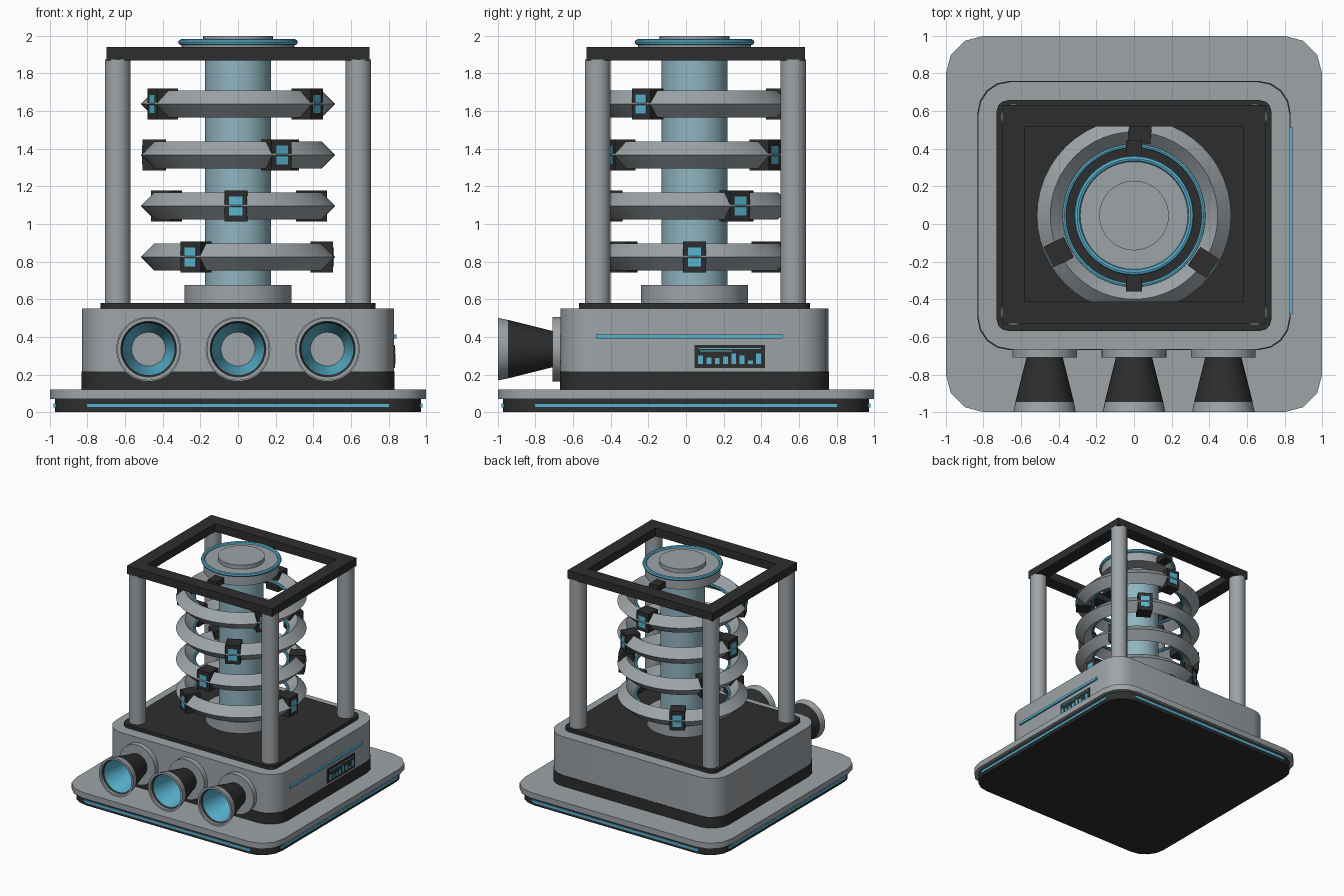
import bpy, bmesh, math
from mathutils import Matrix, Vector

if "Cube" in bpy.data.objects:
    bpy.data.objects.remove(bpy.data.objects["Cube"])

CY = 0.045  # depth of the machine's axis


def material(name, rgb):
    m = bpy.data.materials.new(name)
    m.use_nodes = True
    m.diffuse_color = (*rgb, 1)
    m.node_tree.nodes["Principled BSDF"].inputs["Base Color"].default_value = (*rgb, 1)
    return m


GREY = material("steel grey", (0.34, 0.37, 0.39))
DARK = material("charcoal", (0.027, 0.027, 0.027))
CYAN = material("glowing cyan", (0.1, 0.46, 0.64))
GLASS = material("pale blue glass", (0.28, 0.46, 0.53))


def finish(bm, name, mat, smooth=True):
    bmesh.ops.recalc_face_normals(bm, faces=bm.faces)
    me = bpy.data.meshes.new(name)
    bm.to_mesh(me)
    bm.free()
    me.materials.append(mat)
    ob = bpy.data.objects.new(name, me)
    bpy.context.collection.objects.link(ob)
    if smooth:
        bpy.ops.object.select_all(action="DESELECT")
        ob.select_set(True)
        bpy.context.view_layer.objects.active = ob
        bpy.ops.object.shade_smooth_by_angle(angle=math.radians(35))
    return ob


def box(name, mat, center, size, turn=0.0, radius=0.0, segments=3):
    """Box, optionally turned about z and with rounded upright corners."""
    bm = bmesh.new()
    bmesh.ops.create_cube(bm, size=1, matrix=Matrix.Diagonal((*size, 1)))
    if radius:
        upright = [e for e in bm.edges
                   if abs(e.verts[0].co.z - e.verts[1].co.z) > size[2] / 2]
        bmesh.ops.bevel(bm, geom=upright, offset=radius, segments=segments,
                        profile=0.5, affect="EDGES")
    bm.transform(Matrix.Translation(center) @ Matrix.Rotation(turn, 4, "Z"))
    return finish(bm, name, mat, radius > 0)


def slab(name, mat, half_x, half_y, z0, z1, y=CY, radius=0.17, segments=4):
    return box(name, mat, (0, y, (z0 + z1) / 2), (2 * half_x, 2 * half_y, z1 - z0),
               radius=radius, segments=segments)


def lathe(name, mat, profile, origin, closed=False, forward=False, steps=48):
    """Spin (radius, height) points about z, or about -y when forward."""
    bm = bmesh.new()
    vs = [bm.verts.new((r, 0, h)) for r, h in profile]
    edges = [bm.edges.new(p) for p in zip(vs, vs[1:])]
    if closed:
        edges.append(bm.edges.new((vs[-1], vs[0])))
    bmesh.ops.spin(bm, geom=vs + edges, cent=(0, 0, 0), axis=(0, 0, 1),
                   angle=math.tau, steps=steps, use_duplicate=False)
    bmesh.ops.remove_doubles(bm, verts=bm.verts, dist=0.0005)
    turn = Matrix.Rotation(math.pi / 2, 4, "X") if forward else Matrix()
    bm.transform(Matrix.Translation(origin) @ turn)
    return finish(bm, name, mat)


def disc(name, mat, radius, z0, z1, x=0, y=CY):
    return lathe(name, mat, [(0, z0), (radius, z0), (radius, z1), (0, z1)], (x, y, 0))


def torus(name, mat, major, minor, z, sides):
    ring = [(major + minor * math.cos(math.tau * k / sides),
             minor * math.sin(math.tau * k / sides)) for k in range(sides)]
    return lathe(name, mat, ring, (0, CY, z), closed=True)


# Base plates with a light strip on every side
slab("base_underside", DARK, 0.972, 0.972, 0, 0.07, y=0, radius=0.19)
slab("base_slab", GREY, 1.0, 1.0, 0.07, 0.12, y=0, radius=0.2, segments=3)
for k in range(4):
    a = k * math.pi / 2
    box("base_light_strip", CYAN, (0.974 * math.cos(a), 0.974 * math.sin(a), 0.035),
        (0.012, 1.61, 0.022), turn=a)

# Housing
slab("housing_skirt", DARK, 0.832, 0.715, 0.12, 0.215)
slab("housing", GREY, 0.828, 0.711, 0.215, 0.55)
slab("housing_deck", DARK, 0.73, 0.613, 0.55, 0.58, radius=0.06, segments=3)

# Corner posts and open top frame
for sx in (-1, 1):
    for sy in (-1, 1):
        disc("corner_post", GREY, 0.068, 0.58, 1.875, sx * 0.64, CY + 0.005 + sy * 0.52)
    box("top_frame_side", DARK, (sx * 0.641, CY + 0.007, 1.905), (0.116, 1.16, 0.07))
    box("top_frame_bar", DARK, (0, CY + 0.007 + sx * 0.523, 1.905), (1.4, 0.116, 0.07))

# Core column, collars and cap
disc("core_collar", GREY, 0.285, 0.58, 0.675)
disc("core_column", GLASS, 0.175, 0.675, 1.88)
disc("top_collar", GREY, 0.3, 1.875, 1.965)
torus("top_light_ring", CYAN, 0.302, 0.016, 1.966, 8)
disc("top_cap", GREY, 0.185, 1.965, 2.0)
for s in (-1, 1):
    box("top_bracket", DARK, (0, CY + s * 0.345, 1.905), (0.085, 0.115, 0.05))

# Four coils, each with three clamps, turned a little further per level
for i in range(4):
    z = 0.825 + 0.271 * i
    torus("coil", GREY, 0.445, 0.071, z, 4)
    torus("coil_light", CYAN, 0.37, 0.012, z, 8)
    for k in range(3):
        a = 0.5 * i + k * math.tau / 3
        out = Vector((math.cos(a), math.sin(a), 0))
        hub = Vector((0, CY, z))
        box("coil_clamp", DARK, hub + out * 0.445, (0.12, 0.12, 0.165), turn=a)
        box("clamp_light", CYAN, hub + out * 0.506, (0.008, 0.07, 0.1), turn=a)

# Front nozzles: flange, dark cone, grey lip and lit lining
for x in (-0.475, 0, 0.475):
    at = (x, 0, 0.335)
    lathe("nozzle_flange", GREY, [(0, 0.65), (0.172, 0.65), (0.172, 0.71), (0, 0.71)],
          at, forward=True)
    lathe("nozzle_cone", DARK, [(0.095, 0.705), (0.155, 0.945)], at, forward=True)
    lathe("nozzle_lip", GREY, [(0.155, 0.945), (0.166, 1.0), (0.148, 1.0), (0.146, 0.985)],
          at, forward=True)
    lathe("nozzle_gasket", DARK, [(0.146, 0.985), (0.138, 0.965)], at, forward=True)
    lathe("nozzle_lining", CYAN, [(0.138, 0.965), (0.09, 0.712)], at, forward=True)

# Side light and readout panel on the left flank
box("side_light", CYAN, (0.832, 0.018, 0.403), (0.02, 0.99, 0.022))
box("readout_panel", DARK, (0.83, 0.232, 0.297), (0.009, 0.375, 0.122))
box("readout_line", CYAN, (0.834, 0.232, 0.338), (0.006, 0.33, 0.007))
box("readout_short_line", CYAN, (0.834, 0.16, 0.325), (0.006, 0.17, 0.005))
for k, h in enumerate((0.045, 0.034, 0.032, 0.04, 0.055, 0.044, 0.018, 0.055)):
    box("readout_bar", CYAN, (0.834, 0.078 + 0.044 * k, 0.256 + h / 2), (0.006, 0.026, h))
